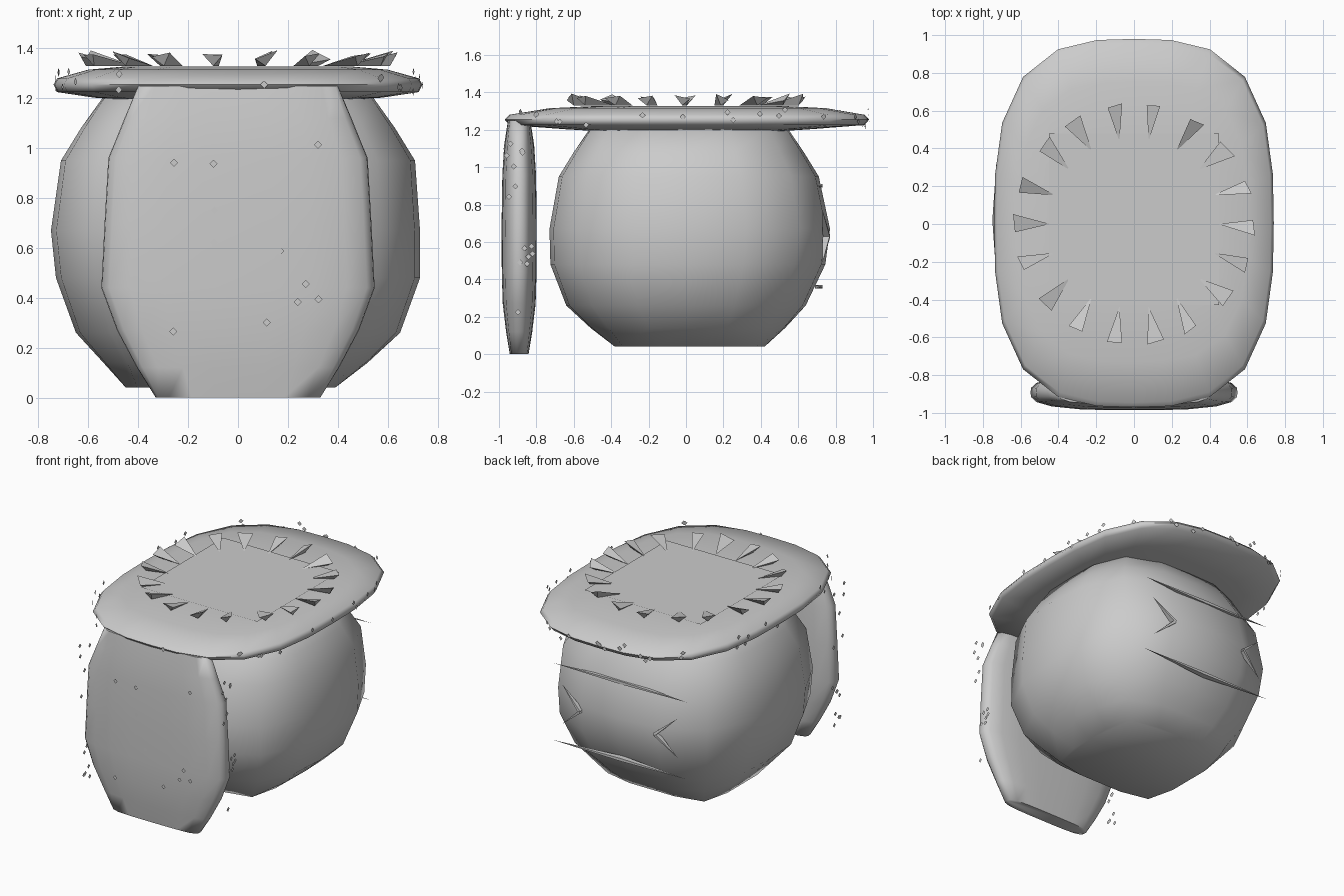
import bpy, math, random
from mathutils import Vector, Matrix

if "Cube" in bpy.data.objects:
    bpy.data.objects.remove(bpy.data.objects["Cube"])

random.seed(4)


def add_mesh(name, verts, faces, smooth=False):
    me = bpy.data.meshes.new(name)
    me.from_pydata(verts, [], faces)
    me.update()
    ob = bpy.data.objects.new(name, me)
    bpy.context.collection.objects.link(ob)
    if smooth:
        bpy.context.view_layer.objects.active = ob
        ob.select_set(True)
        bpy.ops.object.shade_smooth_by_angle(angle=math.radians(80))
        ob.select_set(False)
    return ob


def rounded_point(t, a, b, n):
    """Point on a rounded square outline at angle t."""
    c, s = math.cos(t), math.sin(t)
    r = (abs(c) ** n + abs(s) ** n) ** (-1 / n)
    return a * c * r, b * s * r


def loft(name, rings, sides=16):
    """Stack of rounded-square rings: (z, centre x, centre y, half x, half y, power)."""
    verts, faces = [], []
    for z, cx, cy, a, b, n in rings:
        for i in range(sides):
            x, y = rounded_point(2 * math.pi * i / sides, a, b, n)
            verts.append((cx + x, cy + y, z))
    for k in range(len(rings) - 1):
        for i in range(sides):
            j = (i + 1) % sides
            faces.append((k * sides + i, k * sides + j,
                          (k + 1) * sides + j, (k + 1) * sides + i))
    faces.append(tuple(reversed(range(sides))))
    faces.append(tuple(range((len(rings) - 1) * sides, len(rings) * sides)))
    return add_mesh(name, verts, faces, True)


# Bulging body
loft("body", [
    (0.04, -0.03, 0.02, 0.42, 0.40, 6), (0.14, -0.01, 0.01, 0.53, 0.52, 3.4),
    (0.26, 0, 0, 0.65, 0.64, 2.9), (0.48, 0, 0.01, 0.73, 0.735, 2.8),
    (0.67, -0.01, 0.02, 0.74, 0.75, 2.8), (0.95, 0, 0.015, 0.71, 0.695, 2.9),
    (1.08, 0, 0.015, 0.63, 0.615, 3), (1.22, 0, 0.015, 0.53, 0.52, 3.5)])

# Lid slab
loft("lid", [
    (1.19, 0, 0.02, 0.42, 0.45, 5), (1.203, 0, 0.01, 0.58, 0.66, 3.3),
    (1.225, 0, 0.005, 0.725, 0.95, 3), (1.255, 0, 0.005, 0.74, 0.975, 3),
    (1.28, 0, 0.005, 0.725, 0.95, 3), (1.315, 0, 0.01, 0.60, 0.74, 3.2),
    (1.328, 0, 0.025, 0.45, 0.48, 6)], sides=24)

# Square patch on the lid
add_mesh("lid_patch", [(-.45, -.43, 1.333), (.45, -.43, 1.333),
                       (.45, .48, 1.333), (-.45, .48, 1.333)], [(0, 1, 2, 3)])

# Front slab
yc = -0.892
loft("front_slab", [
    (0.0, 0, yc, 0.33, 0.05, 4), (0.12, 0, yc, 0.405, 0.07, 3),
    (0.27, 0, yc, 0.485, 0.088, 3), (0.44, 0, yc, 0.548, 0.093, 3),
    (0.70, 0, yc, 0.535, 0.094, 3), (0.96, 0, yc, 0.52, 0.09, 3),
    (1.12, 0, yc, 0.455, 0.08, 3), (1.25, 0, yc, 0.40, 0.06, 4)], sides=24)

# Ring of twisted shards on the lid
verts, faces = [], []
for i in range(18):
    rot = Matrix.Rotation(2 * math.pi * i / 18, 3, 'Z')
    w = random.uniform(0.035, 0.06)
    k = random.uniform(-0.025, 0.025)
    h = random.choice((-1, 1)) * random.uniform(0.0, 0.02)
    b = len(verts)
    for p in ((0.445, 0, 1.33), (0.64, k - w, 1.375 + h),
              (0.63, k + w, 1.375 - h), (0.61, k, 1.33)):
        verts.append(rot @ Vector(p))
    faces += [(b, b + 1, b + 2), (b, b + 3, b + 1), (b, b + 2, b + 3), (b + 1, b + 3, b + 2)]
add_mesh("lid_shards", verts, faces)


def sliver(name, p, q, depth=0.04, h=0.02):
    """Thin spike in the x-z plane at the back, tapering from p to a point at q."""
    p, q = Vector(p), Vector(q)
    d = (q - p).normalized()
    side = Vector((-d.z, 0, d.x)) * h / 2
    dep = Vector((0, depth, 0))
    v = [p - side, p + side, p + side + dep, p - side + dep, q + dep / 2]
    add_mesh(name, v, [(3, 2, 1, 0), (0, 1, 4), (1, 2, 4), (2, 3, 4), (3, 0, 4)])


# Back trims and chevrons
for s in (-1, 1):
    for z, label in ((0.90, "upper"), (0.36, "lower")):
        sliver("back_trim_" + label, (0, 0.69, z), (s * 0.52, 0.71, z))
    for t in (-1, 1):
        sliver("back_chevron", (s * 0.29, 0.73, 0.63), (s * 0.45, 0.71, 0.63 + t * 0.14))


# Loose diamond crumbs scattered just outside the slabs
def diamond(verts, faces, c, u, v):
    b = len(verts)
    verts += [c - u, c - v, c + u, c + v]
    faces.append((b, b + 1, b + 2, b + 3))


R = 0.016
verts, faces = [], []
for i in range(40):
    t = random.uniform(0, 2 * math.pi)
    x, y = rounded_point(t, 0.745, 0.98, 3)
    x2, y2 = rounded_point(t + 0.01, 0.745, 0.98, 3)
    u = Vector((x2 - x, y2 - y, 0)).normalized() * R
    diamond(verts, faces, Vector((x, y, random.uniform(1.215, 1.31))), u, Vector((0, 0, R)))
add_mesh("lid_crumbs", verts, faces)

verts, faces = [], []
for i in range(12):
    c = Vector((random.uniform(-0.45, 0.45), -0.99, random.uniform(0.1, 1.15)))
    diamond(verts, faces, c, Vector((R, 0, 0)), Vector((0, 0, R)))
for s in (-1, 1):
    for i in range(14):
        c = Vector((s * 0.552, random.uniform(-0.97, -0.82), random.uniform(0.1, 1.15)))
        diamond(verts, faces, c, Vector((0, R, 0)), Vector((0, 0, R)))
add_mesh("front_crumbs", verts, faces)
